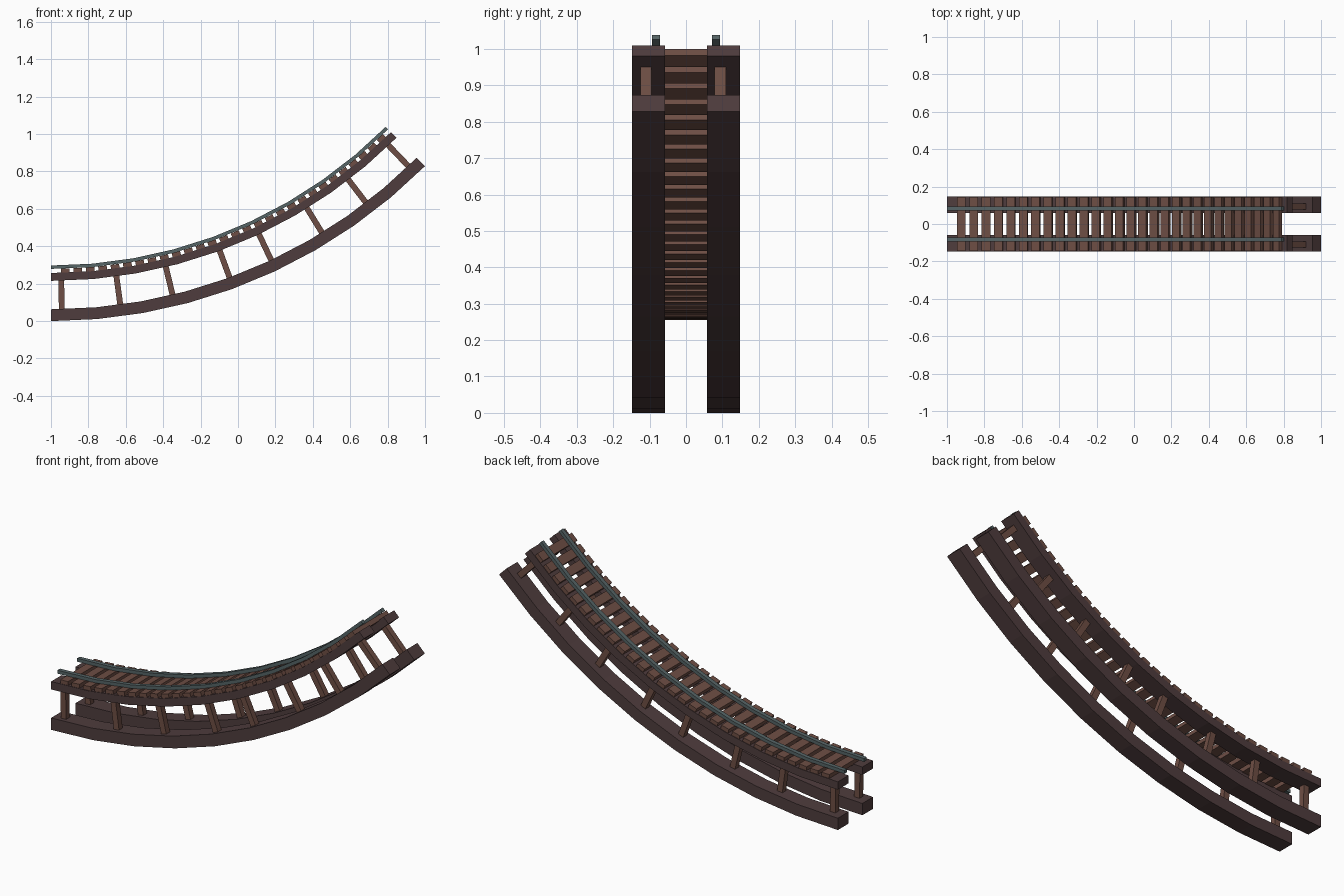
import bpy
from math import sin, cos, radians
from mathutils import Matrix, Vector

cube = bpy.data.objects.get("Cube")
if cube:
    bpy.data.objects.remove(cube, do_unlink=True)

RADIUS = 2.828          # outer radius of the curved ramp
SWEEP = 45              # total climb angle in degrees
SEGMENTS = 9


def material(name, color):
    mat = bpy.data.materials.new(name)
    mat.use_nodes = True
    mat.diffuse_color = (*color, 1)
    bsdf = mat.node_tree.nodes["Principled BSDF"]
    bsdf.inputs["Base Color"].default_value = (*color, 1)
    bsdf.inputs["Roughness"].default_value = 0.8
    return mat


dark_wood = material("dark wood", (0.078, 0.046, 0.047))
light_wood = material("light wood", (0.155, 0.076, 0.058))
steel = material("grey steel", (0.092, 0.128, 0.133))


def arc_point(height, angle, y):
    """Point on the ramp; height is measured from the bottom of the ramp."""
    r, a = RADIUS - height, radians(angle)
    return Vector((r * sin(a) - 1, y, RADIUS - r * cos(a)))


def add_mesh(name, verts, faces, mat):
    mesh = bpy.data.meshes.new(name)
    mesh.from_pydata(verts, [], faces)
    mesh.materials.append(mat)
    obj = bpy.data.objects.new(name, mesh)
    bpy.context.collection.objects.link(obj)
    return obj


def curved_bar(name, low, high, y0, y1, mat):
    """Rectangular profile swept along the ramp."""
    profile = [(low, y0), (low, y1), (high, y1), (high, y0)]
    verts = [arc_point(h, SWEEP * i / SEGMENTS, y)
             for i in range(SEGMENTS + 1) for h, y in profile]
    faces = [(0, 3, 2, 1), tuple(4 * SEGMENTS + k for k in range(4))]
    for i in range(SEGMENTS):
        for k in range(4):
            a, b = 4 * i + k, 4 * i + (k + 1) % 4
            faces.append((a, b, b + 4, a + 4))
    return add_mesh(name, verts, faces, mat)


def ramp_box(name, angle, low, high, y, length, width, mat):
    """Box standing square to the ramp at the given angle."""
    bpy.ops.mesh.primitive_cube_add(size=1)
    obj = bpy.context.object
    obj.name = name
    obj.data.transform(Matrix.Diagonal((length, width, high - low, 1)))
    obj.location = arc_point((low + high) / 2, angle, y)
    obj.rotation_euler = (0, -radians(angle), 0)
    obj.data.materials.append(mat)
    return obj


# Beams, rails and posts on both sides
post_angles = (1.2, 7.7, 13.6, 20.2, 25.2, 31.6, 37.5, 43.7)
for side, s in (("left", 1), ("right", -1)):
    inner, outer = sorted((s * 0.058, s * 0.148))
    curved_bar(side + "_lower_beam", 0, 0.063, inner, outer, dark_wood)
    curved_bar(side + "_upper_beam", 0.215, 0.257, inner, outer, dark_wood)
    curved_bar(side + "_rail", 0.279, 0.297, s * 0.083 - 0.011, s * 0.083 + 0.011, steel)
    for i, angle in enumerate(post_angles):
        ramp_box(f"{side}_post_{i + 1}", angle, 0.05, 0.225,
                 s * 0.102 - 0.008, 0.031, 0.031, light_wood)

# Sleepers across the upper beams
for i in range(29):
    ramp_box(f"sleeper_{i + 1}", 1.7 + 1.498 * i, 0.255, 0.28, 0, 0.046, 0.29, light_wood)
